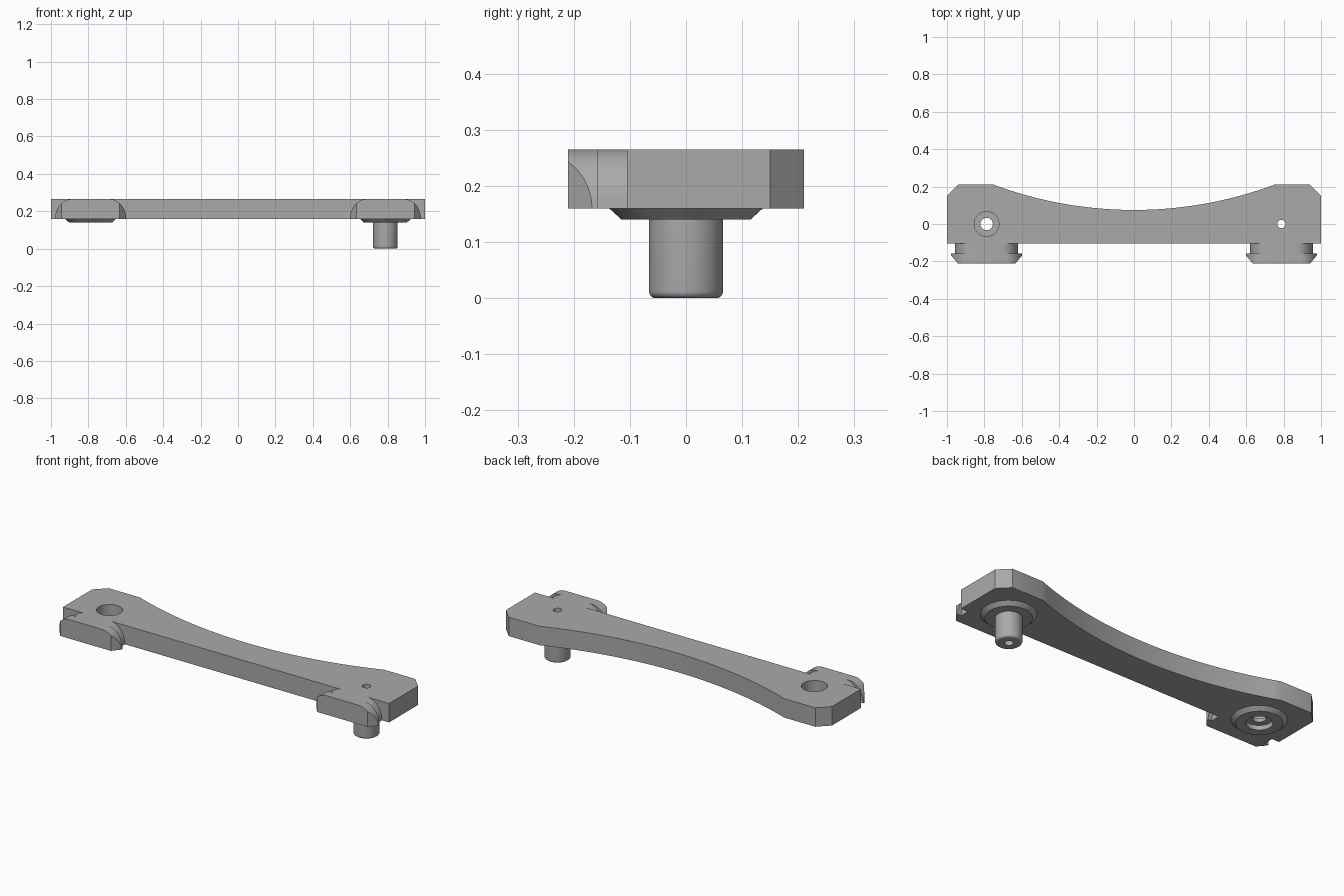
import bpy, bmesh, math

if "Cube" in bpy.data.objects:
    bpy.data.objects.remove(bpy.data.objects["Cube"])

BOTTOM, TOP = 0.16, 0.265
HOLE_X = 0.788

steel = bpy.data.materials.new("plain grey")
steel.use_nodes = True
grey = (0.4, 0.4, 0.4, 1)
steel.diffuse_color = grey
steel.node_tree.nodes["Principled BSDF"].inputs["Base Color"].default_value = grey


def finish(bm, name):
    bmesh.ops.recalc_face_normals(bm, faces=bm.faces)
    mesh = bpy.data.meshes.new(name)
    bm.to_mesh(mesh)
    bm.free()
    mesh.materials.append(steel)
    ob = bpy.data.objects.new(name, mesh)
    bpy.context.collection.objects.link(ob)
    return ob


def prism(name, outline, push):
    """Extrude a closed 3D outline along a vector."""
    bm = bmesh.new()
    face = bm.faces.new([bm.verts.new(p) for p in outline])
    ext = bmesh.ops.extrude_face_region(bm, geom=[face])
    moved = [v for v in ext["geom"] if isinstance(v, bmesh.types.BMVert)]
    bmesh.ops.translate(bm, verts=moved, vec=push)
    return finish(bm, name)


def lathe(name, x, profile, steps=64):
    """Solid of revolution about a vertical axis, from (radius, z) points."""
    bm = bmesh.new()
    rings = [[bm.verts.new((x + r * math.cos(2 * math.pi * i / steps),
                            r * math.sin(2 * math.pi * i / steps), z))
              for i in range(steps)] for r, z in profile]
    for a, b in zip(rings, rings[1:]):
        for i in range(steps):
            j = (i + 1) % steps
            bm.faces.new((a[i], a[j], b[j], b[i]))
    bm.faces.new(rings[0])
    bm.faces.new(rings[-1])
    return finish(bm, name)


def combine(ob, other, operation):
    """Apply a boolean and discard the second solid."""
    other.hide_render = True
    mod = ob.modifiers.new(operation, 'BOOLEAN')
    mod.operation, mod.object, mod.solver = operation, other, 'EXACT'
    bpy.context.view_layer.objects.active = ob
    bpy.ops.object.modifier_apply(modifier=mod.name)
    bpy.data.objects.remove(other)


def mirrored(half):
    """Complete an outline given from the +x end towards the middle."""
    return half + [(-x, y) for x, y in reversed(half)]


# Plate with clipped corners and a shallow curved waist at the back
waist_radius = 2.15
half = [(1, -0.105), (1, 0.15), (0.94, 0.21), (0.75, 0.21)]
for i in range(1, 20):
    x = 0.75 * (1 - i / 20)
    half.append((x, 0.075 + waist_radius - math.sqrt(waist_radius**2 - x * x)))
plate = prism("link_plate", [(x, y, BOTTOM) for x, y in mirrored(half)],
              (0, 0, TOP - BOTTOM))

# Conical bosses below both ends
for side in (-1, 1):
    combine(plate, lathe("boss", side * HOLE_X,
                         [(0.115, 0.14), (0.137, BOTTOM), (0.137, 0.18)]), 'UNION')

# Pin with a rounded tip
pin_profile = [(0.066 - 0.012 * (1 - math.sin(a)), 0.012 * (1 - math.cos(a)))
               for a in (math.pi / 2 * i / 6 for i in range(7))]
combine(plate, lathe("pin", HOLE_X, pin_profile + [(0.066, 0.2)]), 'UNION')

# Small bore through the pin, stepped bore with an inner ledge at the other end
for x, r, low, high in ((HOLE_X, 0.022, -0.1, 0.4), (-HOLE_X, 0.033, -0.1, 0.4),
                        (-HOLE_X, 0.066, 0.185, 0.4), (-HOLE_X, 0.066, -0.1, 0.165)):
    combine(plate, lathe("bore", x, [(r, low), (r, high)]), 'DIFFERENCE')
parts = [plate]


def arch(x, y, foot, crown):
    """Flat-topped arch with rounded shoulders, facing the front."""
    quarter = [math.pi / 2 * i / 12 for i in range(13)]
    half = [(crown + (foot - crown) * math.cos(a),
             BOTTOM + (TOP - BOTTOM) * math.sin(a)) for a in quarter]
    return [(x + dx, y, z) for dx, z in mirrored(half)]


# Hooked teeth: narrow arched neck, wider arched head with tapered front corners
for side, label in ((-1, "right"), (1, "left")):
    x = side * HOLE_X
    parts.append(prism(label + "_tooth_neck", arch(x, -0.105, 0.168, 0.08),
                       (0, -0.055, 0)))
    head = prism(label + "_tooth_head", arch(x, -0.157, 0.19, 0.1), (0, -0.053, 0))
    taper = mirrored([(0.155, -0.21), (0.192, -0.165), (0.192, -0.15)])
    taper[0:0] = [(-0.155, -0.25), (0.155, -0.25)]
    combine(head, prism("taper", [(x + dx, y, 0) for dx, y in taper], (0, 0, 0.5)),
            'INTERSECT')
    parts.append(head)

# Smooth curved walls, crisp edges
bpy.ops.object.select_all(action='DESELECT')
for ob in parts:
    ob.select_set(True)
bpy.context.view_layer.objects.active = plate
bpy.ops.object.shade_smooth_by_angle(angle=math.radians(30))
